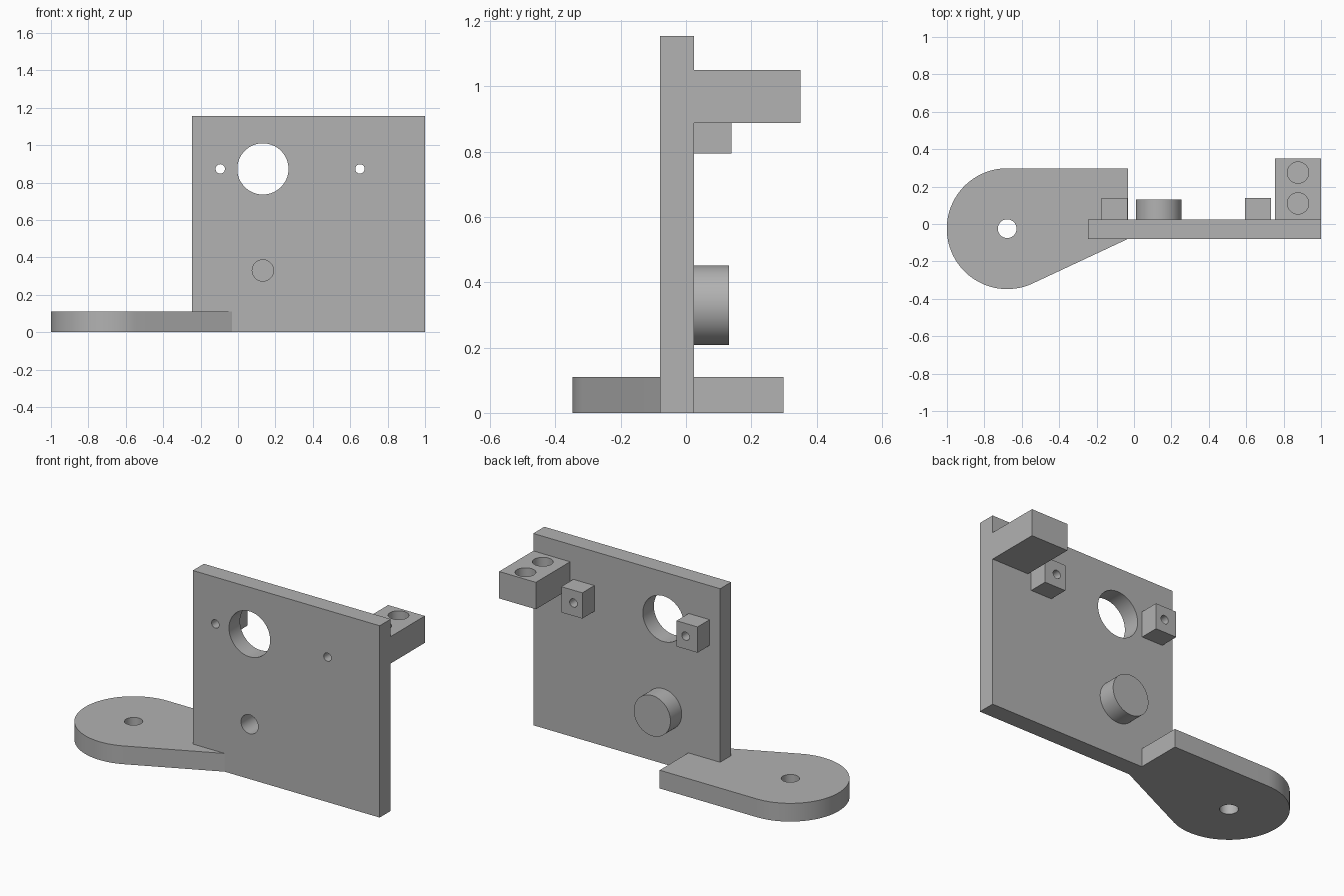
import bpy, bmesh, math
from mathutils import Matrix, Vector

old = bpy.data.objects.get("Cube")
if old:
    bpy.data.objects.remove(old, do_unlink=True)

grey = bpy.data.materials.new("plain grey")
grey.use_nodes = True
colour = (0.445, 0.445, 0.445, 1)
grey.diffuse_color = colour
grey.node_tree.nodes["Principled BSDF"].inputs["Base Color"].default_value = colour


def finish(name, bm):
    bmesh.ops.recalc_face_normals(bm, faces=bm.faces)
    mesh = bpy.data.meshes.new(name)
    bm.to_mesh(mesh)
    bm.free()
    mesh.materials.append(grey)
    obj = bpy.data.objects.new(name, mesh)
    bpy.context.collection.objects.link(obj)
    return obj


def box(name, low, high):
    low, high = Vector(low), Vector(high)
    bm = bmesh.new()
    place = Matrix.Translation((low + high) / 2) @ Matrix.Diagonal((high - low).to_4d())
    bmesh.ops.create_cube(bm, size=1, matrix=place)
    return finish(name, bm)


def cylinder(name, start, axis, length, radius):
    axis = Vector(axis)
    bm = bmesh.new()
    turn = Vector((0, 0, 1)).rotation_difference(axis).to_matrix().to_4x4()
    place = Matrix.Translation(Vector(start) + axis * length / 2) @ turn
    bmesh.ops.create_cone(bm, cap_ends=True, segments=64, radius1=radius,
                          radius2=radius, depth=length, matrix=place)
    return finish(name, bm)


def cut(target, cutter):
    mod = target.modifiers.new("cut", 'BOOLEAN')
    mod.operation, mod.solver, mod.object = 'DIFFERENCE', 'EXACT', cutter
    bpy.context.view_layer.objects.active = target
    bpy.ops.object.modifier_apply(modifier=mod.name)
    bpy.data.objects.remove(cutter, do_unlink=True)


def drill(target, start, axis, length, radius):
    cut(target, cylinder("drill", start, axis, length, radius))


FRONT, BACK, FAR = -0.08, 0.025, -0.2
INTO = (0, 1, 0)
UP = (0, 0, 1)
HOLE_X, PEG_Z, BOSS_Z = 0.133, 0.873, 0.33
parts = []

# Upright plate with its large opening, two pin holes and the boss hole
plate = box("upright_plate", (-0.245, FRONT, 0), (1, BACK, 1.155))
drill(plate, (HOLE_X, FAR, PEG_Z), INTO, 0.5, 0.137)
drill(plate, (HOLE_X, FAR, BOSS_Z), INTO, 0.5, 0.057)
parts.append(plate)

# Drilled lugs on the back
for name, x, hole in (("right_lug", -0.105, -0.095), ("left_lug", 0.663, 0.652)):
    lug = box(name, (x - 0.07, BACK, 0.795), (x + 0.07, 0.14, 0.95))
    for part in (plate, lug):
        drill(part, (hole, FAR, PEG_Z), INTO, 0.5, 0.025)
    parts.append(lug)

# Round boss, closed at the back
boss = cylinder("round_boss", (HOLE_X, BACK, BOSS_Z), INTO, 0.107, 0.122)
drill(boss, (HOLE_X, FAR, BOSS_Z), INTO, 0.28, 0.057)
parts.append(boss)

# Corner block with two blind sockets in its top
block = box("corner_block", (0.755, BACK, 0.888), (1, 0.35, 1.05))
for y in (0.11, 0.275):
    drill(block, (0.877, y, 0.94), UP, 0.3, 0.057)
parts.append(block)

# Foot: a round end running into a straight back edge and a slanting front edge
cx, cy, r, end = -0.678, -0.025, 0.323, -0.033
first, last = math.pi / 2, math.radians(295.1)
outline = [(end, FRONT), (end, cy + r)]
for i in range(49):
    a = first + (last - first) * i / 48
    outline.append((cx + r * math.cos(a), cy + r * math.sin(a)))
bm = bmesh.new()
base = bm.faces.new([bm.verts.new((x, y, 0)) for x, y in outline])
top = bmesh.ops.extrude_face_region(bm, geom=[base])["geom"]
bmesh.ops.translate(bm, vec=(0, 0, 0.11),
                    verts=[v for v in top if isinstance(v, bmesh.types.BMVert)])
foot = finish("foot", bm)
drill(foot, (cx, cy, -0.1), UP, 0.4, 0.05)
cut(foot, box("plate_slot", (-0.245, FRONT, -0.1), (0.1, BACK, 0.3)))
parts.append(foot)

# Smooth round walls, sharp edges kept
bpy.ops.object.select_all(action='DESELECT')
for part in parts:
    part.select_set(True)
bpy.context.view_layer.objects.active = plate
bpy.ops.object.shade_smooth_by_angle(angle=math.radians(30))
